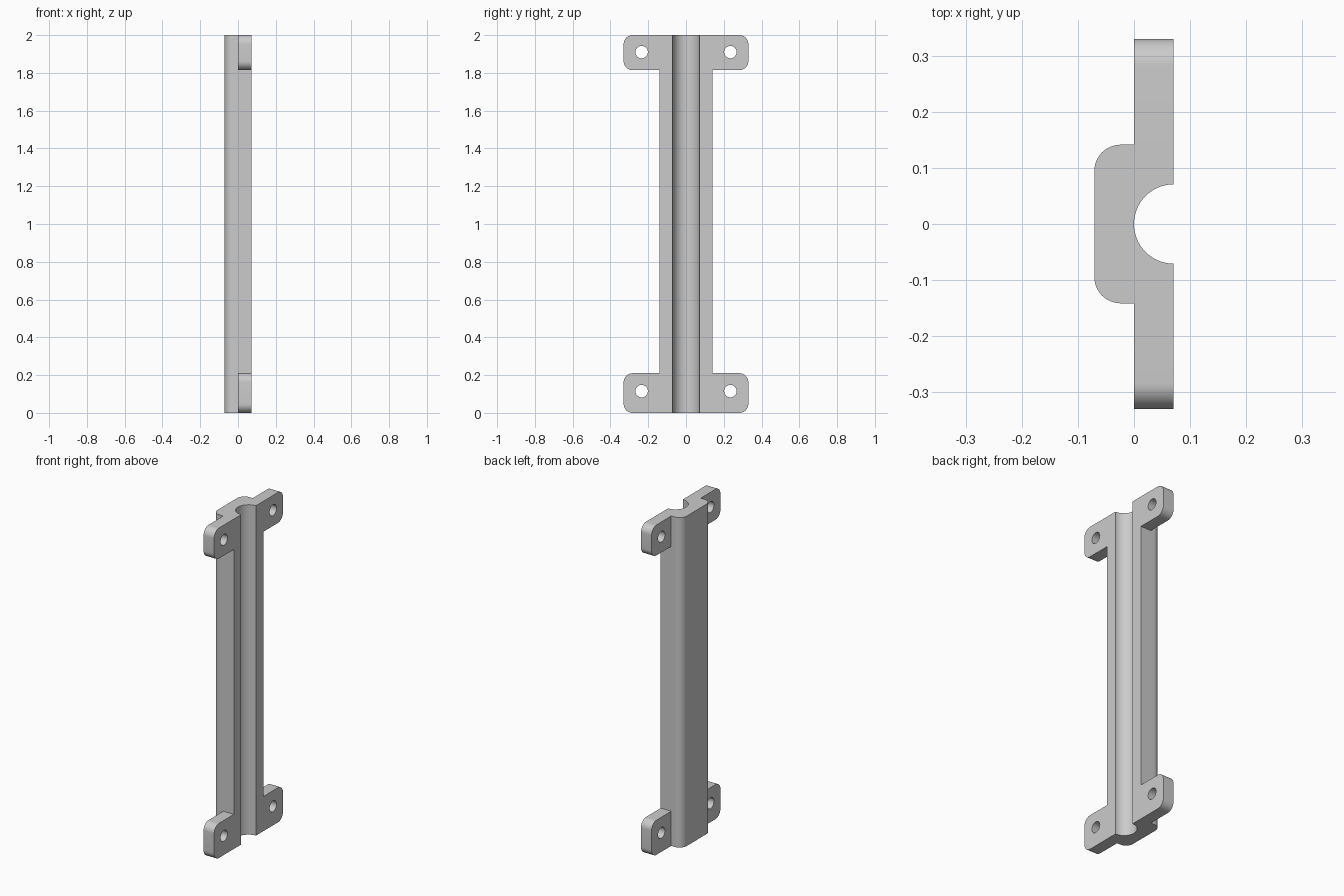
import bpy
import math

cube = bpy.data.objects.get("Cube")
if cube:
    bpy.data.objects.remove(cube, do_unlink=True)

HALF_DEPTH = 0.0707   # half of the bar thickness, also the groove radius
BAR_W = 0.1414        # half of the bar width
LUG_W = 0.33          # half of the width across the lugs
HEIGHT = 2.0

grey = bpy.data.materials.new("plain grey")
grey.use_nodes = True
grey.diffuse_color = (0.6, 0.6, 0.6, 1)
grey.node_tree.nodes["Principled BSDF"].inputs["Base Color"].default_value = (0.6, 0.6, 0.6, 1)


def arc(cx, cy, r, start, end, steps=12):
    """Points along an arc, angles in degrees."""
    angles = [math.radians(start + (end - start) * i / steps) for i in range(steps + 1)]
    return [(cx + r * math.cos(a), cy + r * math.sin(a)) for a in angles]


def prism(name, outline, low, high, axis):
    """Extrude a closed outline: axis 'z' takes (x, y), axis 'x' takes (y, z)."""
    def place(p, d):
        return (p[0], p[1], d) if axis == "z" else (d, p[0], p[1])
    n = len(outline)
    verts = [place(p, d) for d in (low, high) for p in outline]
    faces = [tuple(reversed(range(n))), tuple(range(n, 2 * n))]
    faces += [(i, (i + 1) % n, n + (i + 1) % n, n + i) for i in range(n)]
    mesh = bpy.data.meshes.new(name)
    mesh.from_pydata(verts, [], faces)
    mesh.materials.append(grey)
    obj = bpy.data.objects.new(name, mesh)
    bpy.context.collection.objects.link(obj)
    return obj


def combine(target, other, operation):
    """Apply a boolean and remove the helper."""
    mod = target.modifiers.new(operation.lower(), "BOOLEAN")
    mod.operation, mod.object, mod.solver = operation, other, "EXACT"
    bpy.context.view_layer.objects.active = target
    bpy.ops.object.modifier_apply(modifier=mod.name)
    bpy.data.objects.remove(other, do_unlink=True)


# Long bar with two rounded rear edges
r = 0.047
profile = [(HALF_DEPTH, -BAR_W), (HALF_DEPTH, BAR_W)]
profile += arc(r - HALF_DEPTH, BAR_W - r, r, 90, 180)
profile += arc(r - HALF_DEPTH, r - BAR_W, r, 180, 270)
bracket = prism("mounting_bracket", profile, 0, HEIGHT, "z")

# Rounded cross plates forming the lugs at both ends
c = 0.047
for low, high in ((0, 0.21), (1.815, HEIGHT)):
    outline = []
    for y, z, start in ((LUG_W - c, high - c, 0), (c - LUG_W, high - c, 90),
                        (c - LUG_W, low + c, 180), (LUG_W - c, low + c, 270)):
        outline += arc(y, z, c, start, start + 90)
    combine(bracket, prism("lug_plate", outline, 0, HALF_DEPTH, "x"), "UNION")

# Half-round groove along the whole length
groove = prism("groove_cutter", arc(HALF_DEPTH, 0, HALF_DEPTH, 0, 360, 64)[:-1],
               -0.1, HEIGHT + 0.1, "z")
combine(bracket, groove, "DIFFERENCE")

# Screw holes
for side in (-1, 1):
    for z in (0.115, 1.91):
        hole = prism("hole_cutter", arc(side * 0.235, z, 0.033, 0, 360, 32)[:-1],
                     -0.1, 0.2, "x")
        combine(bracket, hole, "DIFFERENCE")

# Smooth rounds, sharp edges
bpy.ops.object.select_all(action="DESELECT")
bracket.select_set(True)
bpy.context.view_layer.objects.active = bracket
bpy.ops.object.shade_smooth_by_angle(angle=math.radians(30))
